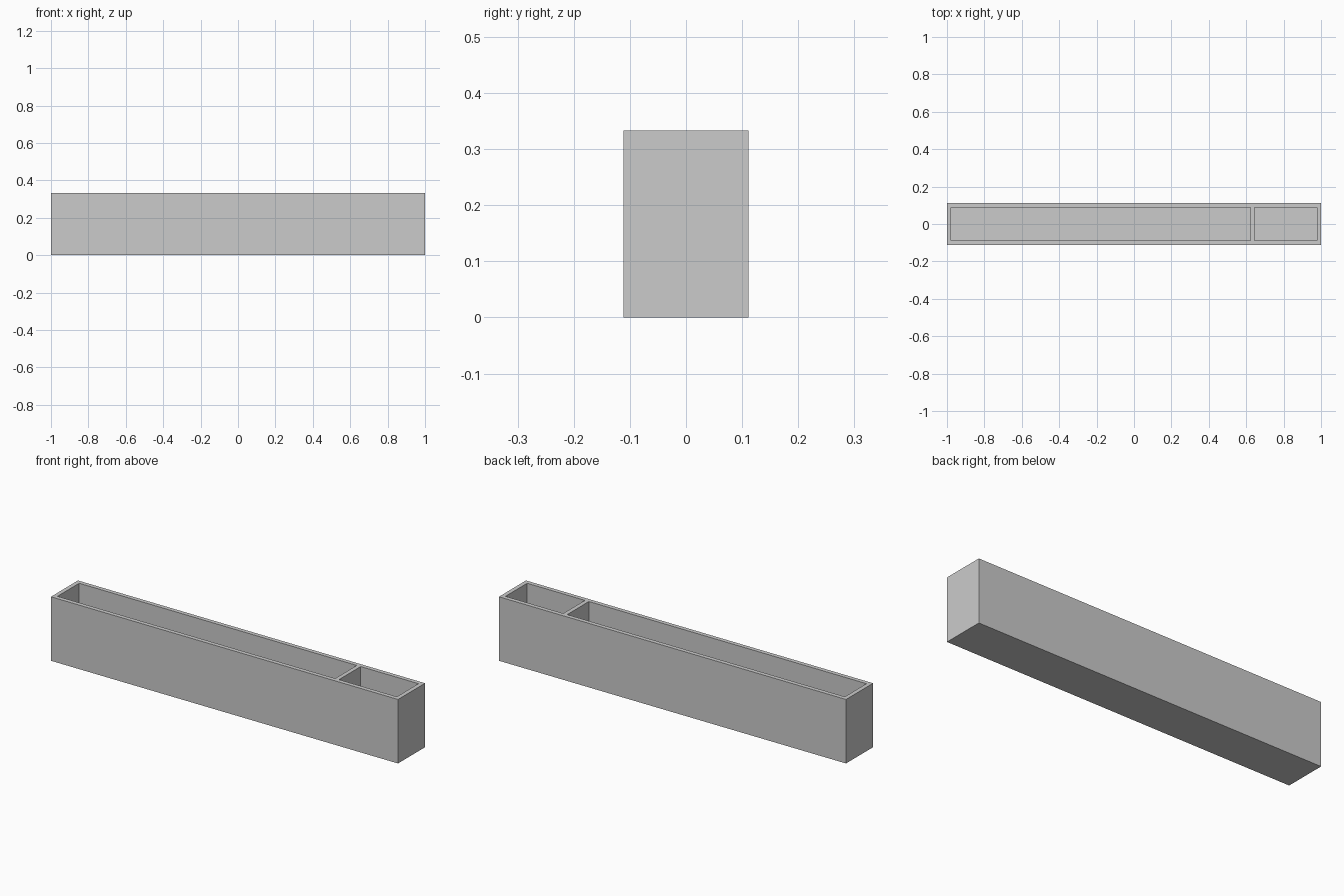
import bpy
import bmesh
from mathutils import Matrix, Vector

cube = bpy.data.objects.get("Cube")
if cube:
    bpy.data.objects.remove(cube, do_unlink=True)

# Proportions: length, depth, height and a uniform wall
UNIT = 2 / 180
SIZE = Vector((180, 20, 30)) * UNIT
WALL = 2 * UNIT
DIVIDER = 56 * UNIT          # left edge of the partition

grey = bpy.data.materials.new("light grey")
grey.use_nodes = True
colour = (0.6, 0.6, 0.6, 1)
grey.diffuse_color = colour
grey.node_tree.nodes["Principled BSDF"].inputs["Base Color"].default_value = colour

# Solid block standing on the ground
bm = bmesh.new()
block = Matrix.Translation((0, 0, SIZE.z / 2)) @ Matrix.Diagonal((*SIZE, 1))
bmesh.ops.create_cube(bm, size=1, matrix=block)
bm.normal_update()


def top_faces():
    return [f for f in bm.faces if f.normal.z > 0.9]


def cut_top(axis, position):
    """Split only the upper face along one line."""
    faces = top_faces()
    edges = {e for f in faces for e in f.edges}
    verts = {v for f in faces for v in f.verts}
    normal = Vector((0, 0, 0))
    normal[axis] = 1
    bmesh.ops.bisect_plane(bm, geom=[*verts, *edges, *faces], dist=1e-5,
                           plane_co=normal * position, plane_no=normal)
    bm.normal_update()


# Outline the rim and the partition
inner_x = SIZE.x / 2 - WALL
inner_y = SIZE.y / 2 - WALL
for x in (-inner_x, DIVIDER, DIVIDER + WALL, inner_x):
    cut_top(0, x)
for y in (-inner_y, inner_y):
    cut_top(1, y)

# Sink the two compartments down to the floor thickness
pockets = []
for face in top_faces():
    c = face.calc_center_median()
    in_partition = DIVIDER < c.x < DIVIDER + WALL
    if abs(c.x) < inner_x and abs(c.y) < inner_y and not in_partition:
        pockets.append(face)
sunk = bmesh.ops.extrude_discrete_faces(bm, faces=pockets)["faces"]
bmesh.ops.translate(bm, vec=(0, 0, WALL - SIZE.z),
                    verts=list({v for f in sunk for v in f.verts}))
bmesh.ops.recalc_face_normals(bm, faces=bm.faces[:])

mesh = bpy.data.meshes.new("divided_tray")
bm.to_mesh(mesh)
bm.free()
mesh.materials.append(grey)
tray = bpy.data.objects.new("divided_tray", mesh)
bpy.context.collection.objects.link(tray)
